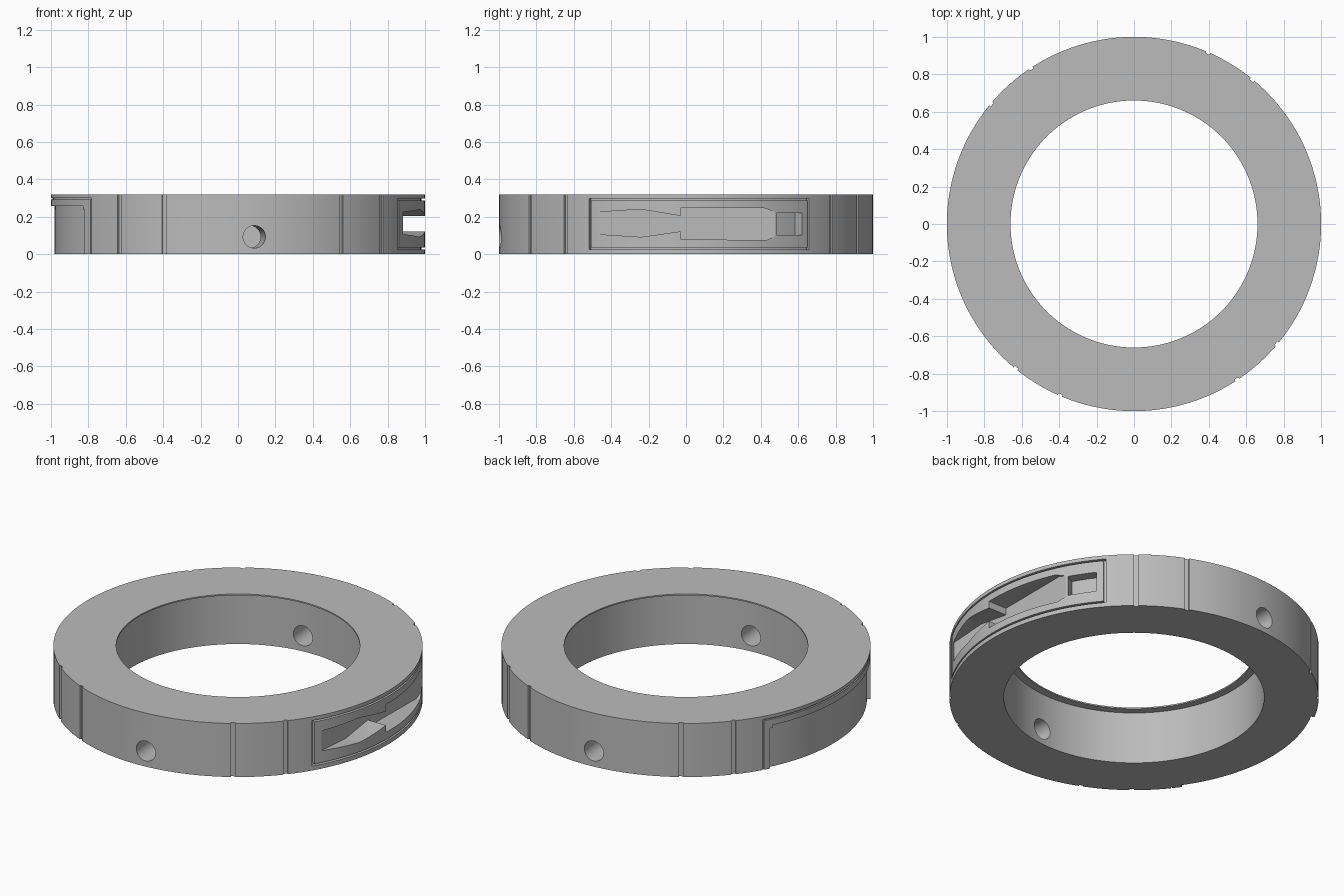
import bpy, bmesh
from math import cos, sin, radians, pi
from mathutils import Matrix

cube = bpy.data.objects.get("Cube")
if cube:
    bpy.data.objects.remove(cube, do_unlink=True)

HEIGHT = 0.32
SEGMENTS = 144

grey = bpy.data.materials.new("plain grey")
grey.use_nodes = True
tone = (0.5, 0.5, 0.5, 1)
grey.diffuse_color = tone
grey.node_tree.nodes["Principled BSDF"].inputs["Base Color"].default_value = tone


def finish(bm, name):
    bmesh.ops.recalc_face_normals(bm, faces=bm.faces)
    mesh = bpy.data.meshes.new(name)
    bm.to_mesh(mesh)
    bm.free()
    obj = bpy.data.objects.new(name, mesh)
    bpy.context.collection.objects.link(obj)
    mesh.materials.append(grey)
    return obj


def sweep(name, profile, start, end, steps, closed=False):
    """Turn an (r, z) profile about the z axis between two angles."""
    bm = bmesh.new()
    rings = []
    for i in range(steps if closed else steps + 1):
        a = radians(start + (end - start) * i / steps)
        rings.append([bm.verts.new((r * cos(a), r * sin(a), z)) for r, z in profile])
    n = len(profile)
    pairs = list(zip(rings, rings[1:]))
    if closed:
        pairs.append((rings[-1], rings[0]))
    else:
        bm.faces.new(rings[0])
        bm.faces.new(rings[-1])
    for a, b in pairs:
        for j in range(n):
            k = (j + 1) % n
            bm.faces.new((a[j], a[k], b[k], b[j]))
    return finish(bm, name)


def cut(cutter):
    mod = ring.modifiers.new("cut", "BOOLEAN")
    mod.operation = "DIFFERENCE"
    mod.solver = "EXACT"
    mod.object = cutter
    bpy.context.view_layer.objects.active = ring
    bpy.ops.object.modifier_apply(modifier=mod.name)
    bpy.data.objects.remove(cutter, do_unlink=True)


def cut_arc(r, start, end, z0, z1):
    """Cut everything outside radius r in a block of angle and height."""
    steps = max(2, int((end - start) / 2.5))
    cut(sweep("arc_cutter", [(r, z0), (1.1, z0), (1.1, z1), (r, z1)], start, end, steps))


# Ring body with a thin lip around the top of the bore
ring = sweep("ring_body", [(0.705, 0), (1, 0), (1, HEIGHT), (0.66, HEIGHT),
                           (0.66, HEIGHT - 0.008), (0.705, HEIGHT - 0.008)],
             0, 360, SEGMENTS, closed=True)

# Details repeated on opposite sides: radial holes and upright grooves
for turn in (0, 180):
    bm = bmesh.new()
    place = (Matrix.Rotation(radians(95 + turn), 4, "Z")
             @ Matrix.Translation((0.85, 0, 0.093)) @ Matrix.Rotation(pi / 2, 4, "Y"))
    bmesh.ops.create_cone(bm, cap_ends=True, segments=32, radius1=0.06,
                          radius2=0.06, depth=0.5, matrix=place)
    cut(finish(bm, "hole_cutter"))
    for angle in (50.7, 66.7, 123.5, 140):
        cut_arc(0.99, angle - 0.7 + turn, angle + 0.7 + turn, -0.1, 0.5)

# Thin groove framing the right panel
cut_arc(0.98, -31.3, 41.2, 0.288, 0.298)
cut_arc(0.98, -31.3, 41.2, 0.026, 0.036)
cut_arc(0.98, -31.3, -30.6, 0.03, 0.295)
cut_arc(0.98, 40.5, 41.2, 0.03, 0.295)

# Shaped pocket with a flat floor, plus the scoop at its end
outline = [(-0.47, 0.225), (-0.24, 0.24), (-0.03, 0.205), (-0.03, 0.246),
           (0.42, 0.246), (0.49, 0.22), (0.49, 0.105), (0.43, 0.075),
           (-0.03, 0.08), (-0.03, 0.122), (-0.24, 0.092), (-0.47, 0.107)]
bm = bmesh.new()
floor = bm.faces.new([bm.verts.new((0.88, y, z)) for y, z in outline])
side = bmesh.ops.extrude_face_region(bm, geom=[floor])
bmesh.ops.translate(bm, vec=(0.3, 0, 0),
                    verts=[v for v in side["geom"] if isinstance(v, bmesh.types.BMVert)])
cut(finish(bm, "pocket_cutter"))
cut_arc(0.94, 29, 38.3, 0.102, 0.22)

# Left recess, open at the bottom, with stepped upper corners and a frame line
cut_arc(0.98, 153, 214, -0.1, 0.257)
cut_arc(0.98, 152, 215, -0.1, 0.24)
cut_arc(0.99, 149.5, 218.5, 0.292, 0.3)
for edge in (149.5, 218):
    cut_arc(0.99, edge, edge + 0.5, -0.1, 0.296)

# Smooth curved walls, sharp edges
bpy.ops.object.select_all(action="DESELECT")
ring.select_set(True)
bpy.context.view_layer.objects.active = ring
bpy.ops.object.shade_smooth_by_angle(angle=radians(25))
